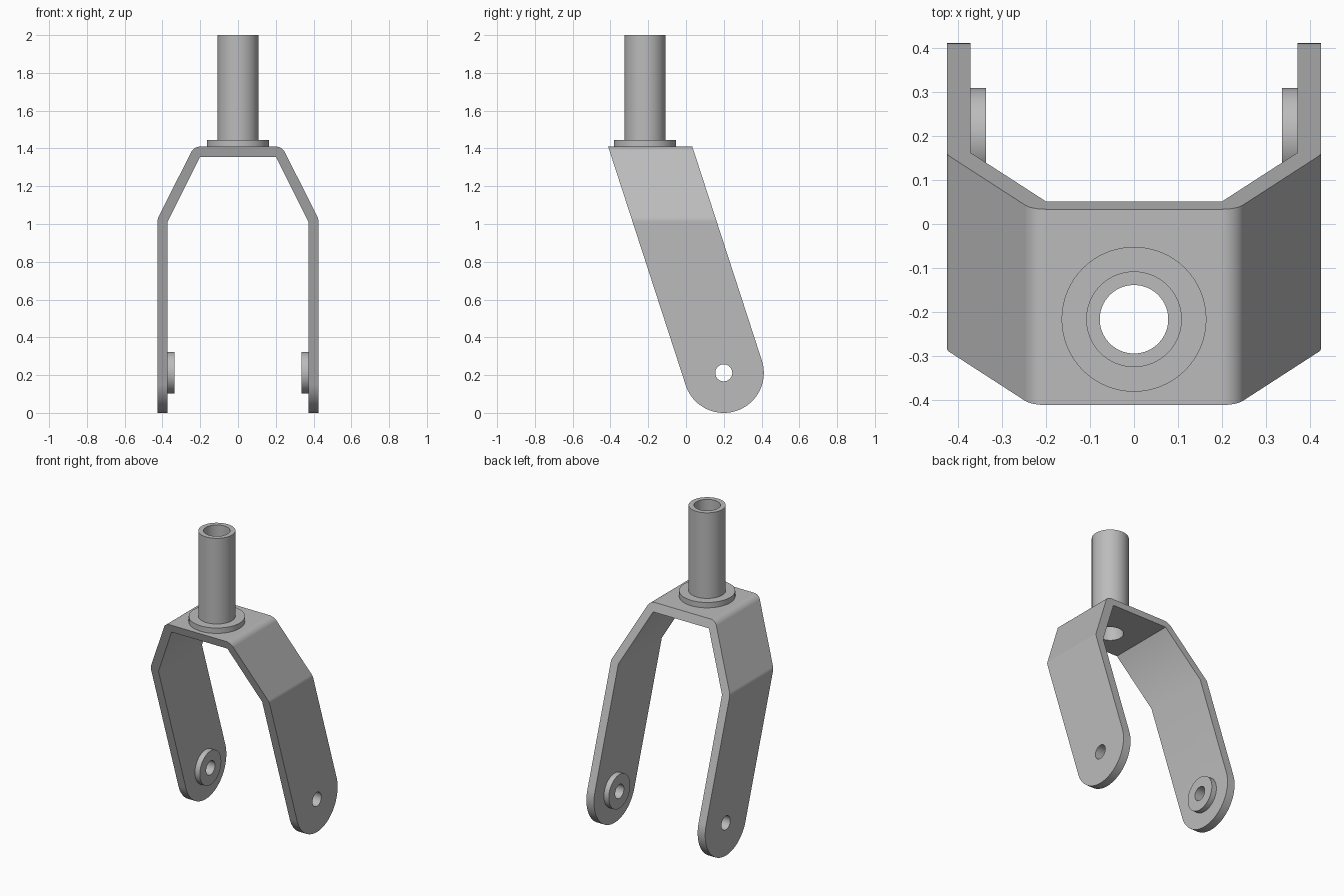
import bpy, bmesh, math
from mathutils import Matrix, Vector

if "Cube" in bpy.data.objects:
    bpy.data.objects.remove(bpy.data.objects["Cube"], do_unlink=True)

steel = bpy.data.materials.new("grey steel")
steel.use_nodes = True
GREY = (0.5, 0.5, 0.5, 1)
steel.diffuse_color = GREY
steel.node_tree.nodes["Principled BSDF"].inputs["Base Color"].default_value = GREY

TOP, THICK = 1.41, 0.054
AXLE = Vector((0.2, 0.212))       # axle centre in y, z
END_R = 0.212                     # rounded leg end
RAKE = math.atan(0.325)           # backward lean of the legs
STEM_Y = -0.217


def make(name, bm):
    bmesh.ops.recalc_face_normals(bm, faces=bm.faces)
    mesh = bpy.data.meshes.new(name)
    bm.to_mesh(mesh)
    bm.free()
    mesh.materials.append(steel)
    obj = bpy.data.objects.new(name, mesh)
    bpy.context.collection.objects.link(obj)
    return obj


def prism(name, points, extrude):
    bm = bmesh.new()
    face = bm.faces.new([bm.verts.new(p) for p in points])
    out = bmesh.ops.extrude_face_region(bm, geom=[face])
    verts = [v for v in out["geom"] if isinstance(v, bmesh.types.BMVert)]
    bmesh.ops.translate(bm, verts=verts, vec=extrude)
    return make(name, bm)


def ring(name, outer, inner, length, start, turn=Matrix(), segs=64):
    """Hollow cylinder along local z, starting at a point."""
    bm = bmesh.new()
    loop = [(inner, 0), (outer, 0), (outer, length), (inner, length)]
    verts = [bm.verts.new((r, 0, z)) for r, z in loop]
    edges = [bm.edges.new((verts[i], verts[i - 1])) for i in range(4)]
    bmesh.ops.spin(bm, geom=verts + edges, axis=(0, 0, 1), cent=(0, 0, 0),
                   angle=math.tau, steps=segs)
    bmesh.ops.remove_doubles(bm, verts=bm.verts, dist=0.0001)
    bm.transform(Matrix.Translation(start) @ turn)
    return finish(make(name, bm))


def rod(name, radius, length, centre, turn=Matrix()):
    bm = bmesh.new()
    bmesh.ops.create_cone(bm, cap_ends=True, segments=64, radius1=radius,
                          radius2=radius, depth=length,
                          matrix=Matrix.Translation(centre) @ turn)
    return make(name, bm)


def cut(obj, tool, operation):
    mod = obj.modifiers.new("cut", "BOOLEAN")
    mod.operation, mod.object, mod.solver = operation, tool, "EXACT"
    bpy.context.view_layer.objects.active = obj
    bpy.ops.object.modifier_apply(modifier=mod.name)
    bpy.data.objects.remove(tool, do_unlink=True)


def finish(obj):
    bpy.ops.object.select_all(action="DESELECT")
    obj.select_set(True)
    bpy.context.view_layer.objects.active = obj
    bpy.ops.object.shade_smooth_by_angle(angle=math.radians(30))
    mod = obj.modifiers.new("flat face normals", "WEIGHTED_NORMAL")
    mod.keep_sharp = True
    return obj


# Bent strip seen from the front: sharp inside, rounded outside bends
upper, lower = Vector((0.2, TOP - THICK)), Vector((0.372, 1.014))
run = lower - upper
slope = math.atan2(run.x, -run.y)


def bend(centre, a, b, n):
    angles = [a + (b - a) * i / n for i in range(n + 1)]
    return [(centre.x + THICK * math.cos(t), centre.y + THICK * math.sin(t))
            for t in angles]


half = [(lower.x, -0.1), tuple(lower), tuple(upper)]
outside = bend(upper, math.pi / 2, slope, 12) + bend(lower, slope, 0, 8)
outside.append((lower.x + THICK, -0.1))
right = outside + half
left = [(-x, z) for x, z in right]
# outer side left to right, then the inner side back again
outline = left[:len(outside)][::-1] + outside + half + left[len(outside):][::-1]
fork = prism("fork_bracket", [(x, -0.8, z) for x, z in outline], (0, 1.6, 0))

# Raked side outline with round leg ends
arc = [-math.pi + RAKE * -1 + math.pi * i / 40 for i in range(41)]
arc = [a + 2 * RAKE for a in arc]
side = [(AXLE.x + END_R * math.cos(a), AXLE.y + END_R * math.sin(a)) for a in arc]
rise = TOP + 0.1
slant = math.tan(RAKE)
back, front = side[-1], side[0]
side += [(p[0] - (rise - p[1]) * slant, rise) for p in (back, front)]
cut(fork, prism("side_cutter", [(-0.6, y, z) for y, z in side], (1.2, 0, 0)),
    "INTERSECT")

# Axle and stem holes
sideways = Matrix.Rotation(math.pi / 2, 4, "Y")
cut(fork, rod("axle_cutter", 0.045, 1.2, (0, *AXLE), sideways), "DIFFERENCE")
cut(fork, rod("stem_cutter", 0.078, 0.3, (0, STEM_Y, TOP)), "DIFFERENCE")
finish(fork)

# Steering stem and its collar
ring("stem_tube", 0.109, 0.078, 2 - TOP, (0, STEM_Y, TOP))
ring("stem_collar", 0.165, 0.109, 0.035, (0, STEM_Y, TOP))

# Axle bosses on the inner leg faces
for name, x in (("left_axle_boss", 0.337), ("right_axle_boss", -0.372)):
    ring(name, 0.11, 0.045, 0.035, (x, *AXLE), sideways)
